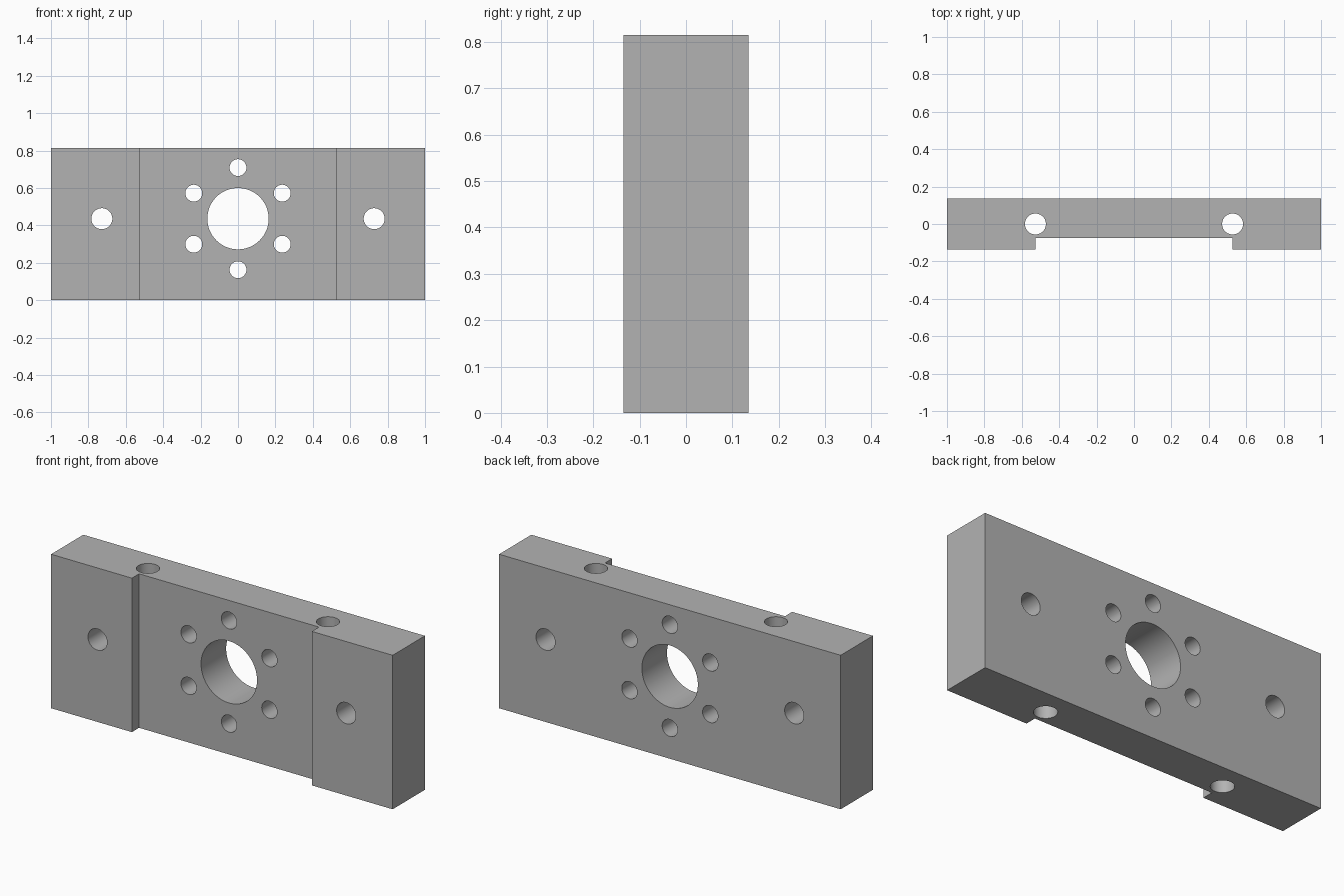
import bpy
import bmesh
from math import radians, sin, cos
from mathutils import Matrix, Vector

default = bpy.data.objects.get("Cube")
if default:
    bpy.data.objects.remove(default, do_unlink=True)

HEIGHT, HALF_DEPTH = 0.815, 0.135
SLOT_X, SLOT_Y = 0.527, -0.075
HOLE_Z = 0.436

grey = bpy.data.materials.new("machined grey")
grey.use_nodes = True
colour = (0.45, 0.45, 0.45, 1)
grey.diffuse_color = colour
grey.node_tree.nodes["Principled BSDF"].inputs["Base Color"].default_value = colour


def make_object(name, bm):
    bmesh.ops.recalc_face_normals(bm, faces=bm.faces)
    mesh = bpy.data.meshes.new(name)
    bm.to_mesh(mesh)
    bm.free()
    mesh.materials.append(grey)
    obj = bpy.data.objects.new(name, mesh)
    bpy.context.collection.objects.link(obj)
    return obj


def add_drill(bm, centre, radius, depth, along_y):
    turn = Matrix.Rotation(radians(90), 4, "X") if along_y else Matrix()
    bmesh.ops.create_cone(bm, cap_ends=True, segments=64, radius1=radius,
                          radius2=radius, depth=depth,
                          matrix=Matrix.Translation(centre) @ turn)


# Plate: plan outline with a shallow front channel, extruded upward
half = [(SLOT_X, SLOT_Y), (SLOT_X, -HALF_DEPTH), (1, -HALF_DEPTH), (1, HALF_DEPTH)]
outline = half + [(-x, y) for x, y in reversed(half)]
bm = bmesh.new()
base = bm.faces.new([bm.verts.new((x, y, 0)) for x, y in outline])
top = bmesh.ops.extrude_face_region(bm, geom=[base])
bmesh.ops.translate(bm, vec=(0, 0, HEIGHT),
                    verts=[v for v in top["geom"] if isinstance(v, bmesh.types.BMVert)])
plate = make_object("mounting_plate", bm)

# Drills: centre bore, ring of six bolt holes, side holes, vertical holes
bm = bmesh.new()
add_drill(bm, Vector((0, 0, HOLE_Z)), 0.164, 1, True)
for i in range(6):
    a = radians(30 + 60 * i)
    add_drill(bm, Vector((0.273 * cos(a), 0, HOLE_Z + 0.273 * sin(a))), 0.045, 1, True)
for side in (-1, 1):
    add_drill(bm, Vector((side * 0.728, 0, HOLE_Z)), 0.056, 1, True)
    add_drill(bm, Vector((side * SLOT_X, 0, HEIGHT / 2)), 0.056, 2, False)
drills = make_object("hole_cutters", bm)
drills.hide_render = True

# Cut the holes, then drop the cutters
cut = plate.modifiers.new("holes", "BOOLEAN")
cut.operation = "DIFFERENCE"
cut.solver = "EXACT"
cut.object = drills
bpy.ops.object.select_all(action="DESELECT")
plate.select_set(True)
bpy.context.view_layer.objects.active = plate
bpy.ops.object.modifier_apply(modifier=cut.name)
bpy.data.objects.remove(drills, do_unlink=True)
bpy.ops.object.shade_smooth_by_angle(angle=radians(30))
